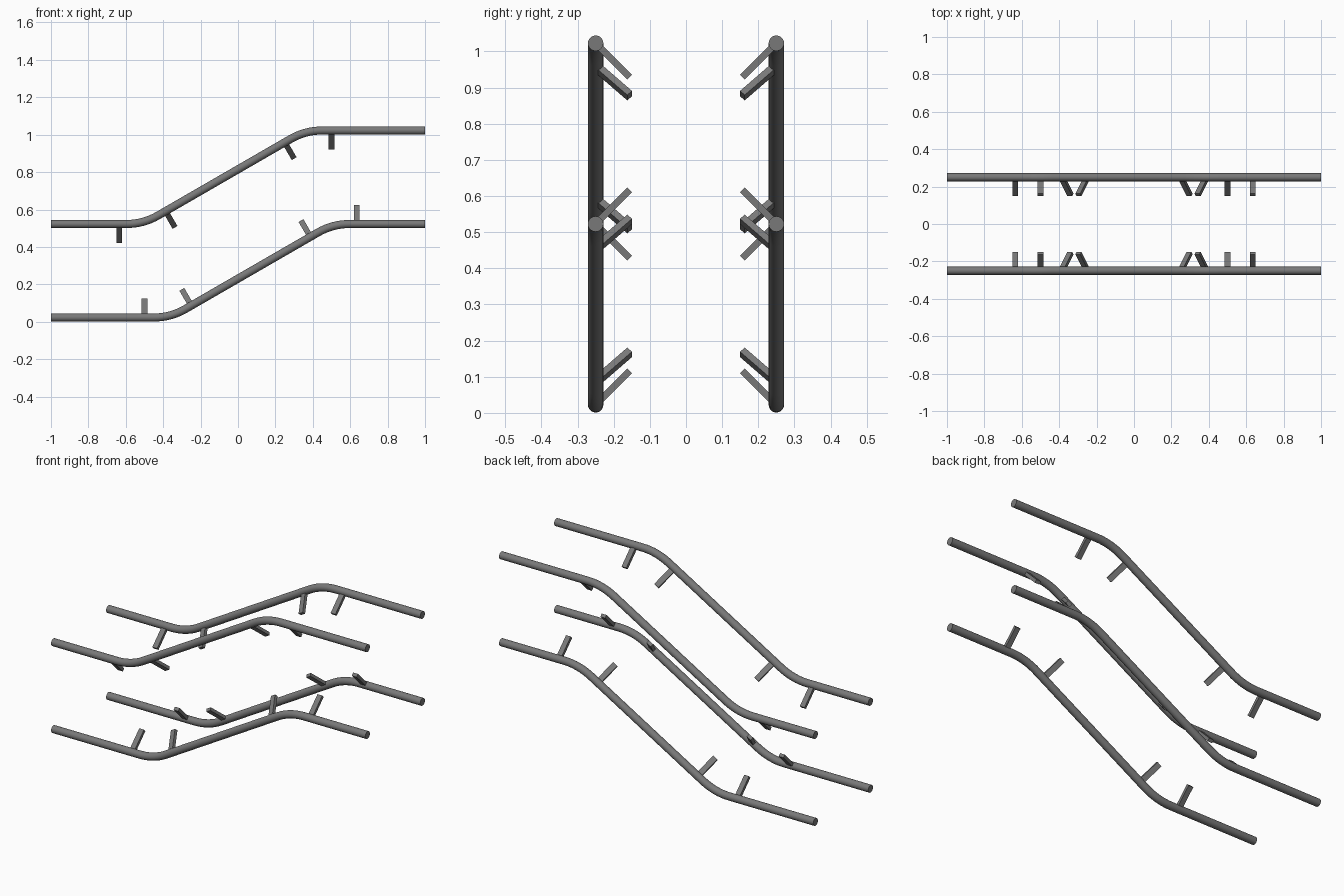
import bpy, bmesh, math
from mathutils import Vector, Matrix

cube = bpy.data.objects.get("Cube")
if cube:
    bpy.data.objects.remove(cube, do_unlink=True)

RADIUS, SIDES = 0.0215, 20
RAIL_Y, BASE_Z, RISE = 0.25, 0.0225, 0.5
SLOPE = math.radians(30)
RUN = RISE / math.tan(SLOPE)
BEND = 0.09          # tangent length of each rounded corner
PEG_LENGTH, PEG_WIDTH, PEG_THICK = 0.133, 0.03, 0.0185

steel = bpy.data.materials.new("grey steel")
steel.use_nodes = True
grey = (0.19, 0.19, 0.19, 1)
steel.diffuse_color = grey
steel.node_tree.nodes["Principled BSDF"].inputs["Base Color"].default_value = grey


def make_object(name, bm):
    bmesh.ops.recalc_face_normals(bm, faces=bm.faces)
    mesh = bpy.data.meshes.new(name)
    bm.to_mesh(mesh)
    bm.free()
    mesh.materials.append(steel)
    obj = bpy.data.objects.new(name, mesh)
    bpy.context.collection.objects.link(obj)
    return obj


def rail_path(corner_x, z):
    """Centre line as (x, z, angle), with an arc at both corners."""
    arc = BEND / math.tan(SLOPE / 2)
    steps = 8
    path = [(-1, z, 0)]
    for i in range(steps + 1):
        a = SLOPE * i / steps
        path.append((corner_x - BEND + arc * math.sin(a), z + arc * (1 - math.cos(a)), a))
    top_x, top_z = corner_x + RUN, z + RISE
    for i in range(steps, -1, -1):
        a = SLOPE * i / steps
        path.append((top_x + BEND - arc * math.sin(a), top_z - arc * (1 - math.cos(a)), a))
    path.append((1, top_z, 0))
    return path


def make_rail(name, corner_x, y, z):
    bm = bmesh.new()
    rings = []
    for px, pz, a in rail_path(corner_x, z):
        up = Vector((-math.sin(a), 0, math.cos(a)))
        ring = []
        for k in range(SIDES):
            t = math.tau * k / SIDES
            ring.append(bm.verts.new(Vector((px, y, pz)) + RADIUS *
                                     (up * math.cos(t) + Vector((0, math.sin(t), 0)))))
        rings.append(ring)
    for r0, r1 in zip(rings, rings[1:]):
        for k in range(SIDES):
            n = (k + 1) % SIDES
            bm.faces.new((r0[k], r0[n], r1[n], r1[k]))
    bm.faces.new(rings[0])
    bm.faces.new(rings[-1])
    obj = make_object(name, bm)
    bpy.ops.object.select_all(action='DESELECT')
    obj.select_set(True)
    bpy.context.view_layer.objects.active = obj
    bpy.ops.object.shade_smooth_by_angle(angle=math.radians(40))


def make_peg(name, base, angle, inward, upward):
    """Flat bar square to the rail, leaning 45 degrees inward."""
    along = Vector((math.cos(angle), 0, math.sin(angle)))
    up = Vector((-math.sin(angle), 0, math.cos(angle))) * upward
    out = (up + Vector((0, inward, 0))).normalized()
    thin = along.cross(out)
    frame = Matrix((along * PEG_WIDTH, thin * PEG_THICK, out * PEG_LENGTH)).transposed().to_4x4()
    bm = bmesh.new()
    bmesh.ops.create_cube(bm, size=1, matrix=Matrix.Translation(base + out * PEG_LENGTH / 2) @ frame)
    make_object(name, bm)


# Four rails: lower pegs point up, upper pegs point down
for depth, side in (("front", -1), ("back", 1)):
    for level, corner, z, upward in (("lower", -0.36, BASE_Z, 1),
                                     ("upper", 0.36 - RUN, BASE_Z + RISE, -1)):
        y = side * RAIL_Y
        make_rail(f"{depth}_{level}_rail", corner, y, z)
        # Two pegs on the level runs, two on the slope
        flat_a, flat_b = (-0.5, 0.635) if upward > 0 else (-0.635, 0.5)
        slope_a, slope_b = (-0.25, 0.387) if upward > 0 else (-0.387, 0.25)
        pegs = (("left_end", flat_a, z, 0), ("right_end", flat_b, z + RISE, 0),
                ("slope_bottom", slope_a, z + (slope_a - corner) * math.tan(SLOPE), SLOPE),
                ("slope_top", slope_b, z + (slope_b - corner) * math.tan(SLOPE), SLOPE))
        for place, px, pz, angle in pegs:
            place = {"left_end": "low_end", "right_end": "high_end"}.get(place, place)
            make_peg(f"{depth}_{level}_{place}_peg", Vector((px, y, pz)), angle, -side, upward)
